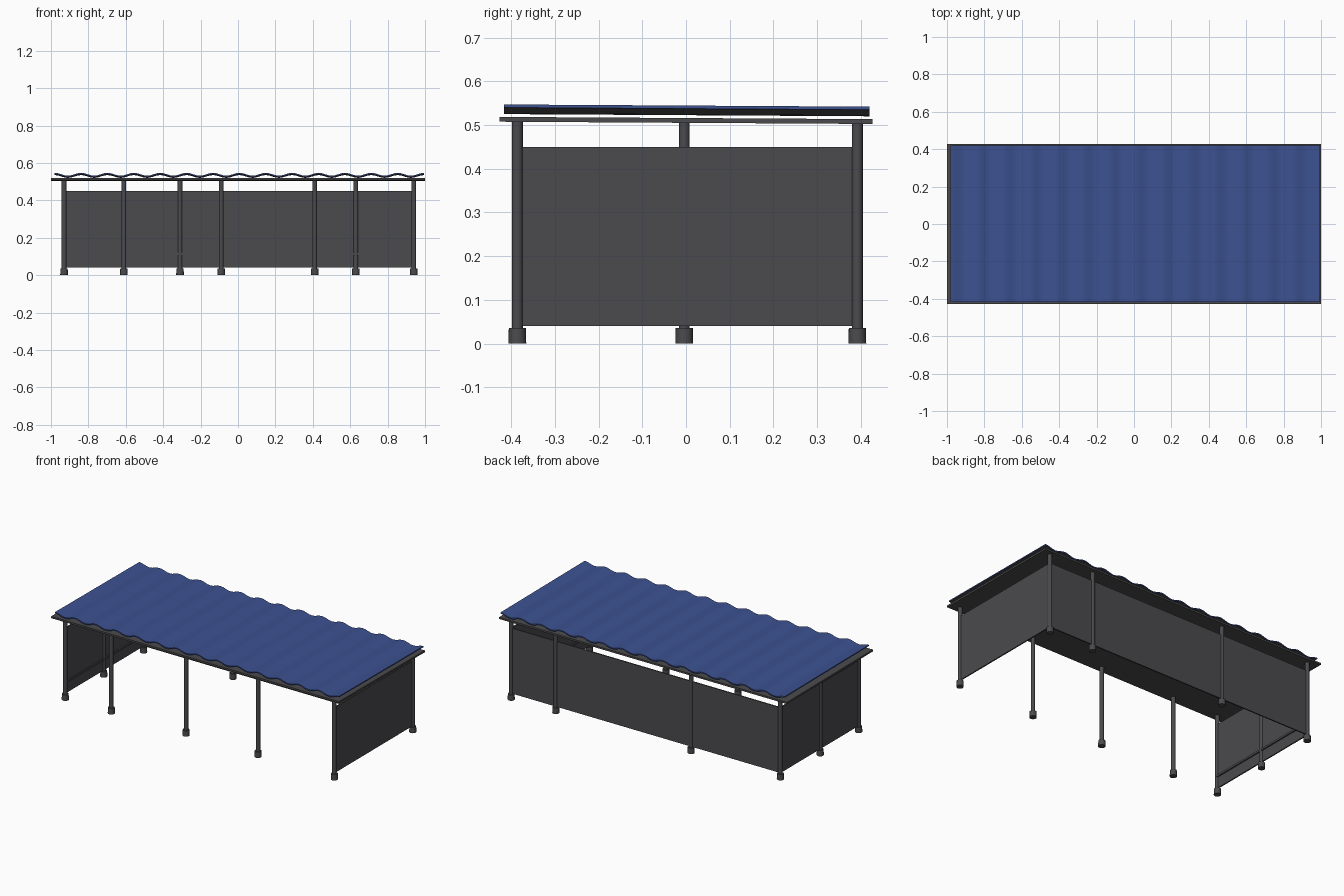
import bpy, bmesh, math
from mathutils import Matrix

if "Cube" in bpy.data.objects:
    bpy.data.objects.remove(bpy.data.objects["Cube"])


def material(name, rgb):
    m = bpy.data.materials.new(name)
    m.diffuse_color = (*rgb, 1)
    m.use_nodes = True
    m.node_tree.nodes["Principled BSDF"].inputs["Base Color"].default_value = m.diffuse_color
    return m


GREY = material("charcoal grey", (0.07, 0.068, 0.074))
BLUE = material("roof blue", (0.045, 0.082, 0.28))
SLOPE = 0.006  # roof drops slightly to the back


def finish(name, bm, mats=(GREY,)):
    bmesh.ops.recalc_face_normals(bm, faces=bm.faces)
    me = bpy.data.meshes.new(name)
    bm.to_mesh(me)
    bm.free()
    for m in mats:
        me.materials.append(m)
    ob = bpy.data.objects.new(name, me)
    bpy.context.collection.objects.link(ob)
    return ob


def box(name, x0, x1, y0, y1, z0, z1, slope=0.0):
    bm = bmesh.new()
    bmesh.ops.create_cube(bm, size=1)
    for v in bm.verts:
        x = x0 if v.co.x < 0 else x1
        y = y0 if v.co.y < 0 else y1
        z = z0 if v.co.z < 0 else z1
        v.co = (x, y, z - slope * y)
    return finish(name, bm)


def cylinder(name, x, y, z0, z1, r0, r1):
    bm = bmesh.new()
    bmesh.ops.create_cone(bm, cap_ends=True, segments=20, radius1=r0, radius2=r1,
                          depth=z1 - z0,
                          matrix=Matrix.Translation((x, y, (z0 + z1) / 2)))
    for f in bm.faces:
        f.smooth = len(f.verts) == 4
    for e in bm.edges:
        e.smooth = all(f.smooth for f in e.link_faces)
    return finish(name, bm)


XL, XR, YF, YB = -0.93, 0.94, -0.386, 0.392

# Round posts with wider feet
posts = {"front": [(x, YF) for x in (XL, -0.61, -0.09, 0.41, XR)],
         "back": [(x, YB) for x in (XL, -0.31, 0.63, XR)],
         "left": [(XL, -0.004)]}
for side, spots in posts.items():
    for x, y in spots:
        cylinder(side + "_post", x, y, 0.03, 0.51 - SLOPE * y, 0.0125, 0.0125)
        cylinder(side + "_post_foot", x, y, 0, 0.036, 0.0205, 0.0195)

# Thin wall panels on back and both ends
T = 0.004
box("back_wall", XL, XR, YB - T, YB + T, 0.04, 0.45)
box("left_wall", XL - T, XL + T, YF, YB, 0.04, 0.45)
box("right_wall", XR - T, XR + T, YF, YB, 0.04, 0.45)

# Low rails on the inside of the walls
box("back_rail", XL, XR, YB - 0.012, YB, 0.108, 0.12)
box("left_rail", XL, XL + 0.012, YF, YB, 0.108, 0.12)
box("right_rail", XR - 0.012, XR, YF, YB, 0.108, 0.12)

# Flat roof deck
box("roof_deck", -1.0, 1.0, -0.427, 0.427, 0.505, 0.516, SLOPE)

# Corrugated roof sheet, blue on top and grey below
WAVES, STEPS = 14, 8
X0, X1, Y0, Y1 = -0.98, 0.995, -0.417, 0.42
n = WAVES * STEPS
top, bottom = [], []
bm = bmesh.new()
for i in range(n + 1):
    x = X0 + (X1 - X0) * i / n
    z = 0.534 + 0.0075 * math.cos(2 * math.pi * i / STEPS)
    for row, dz in ((top, 0.003), (bottom, -0.004)):
        row.append([bm.verts.new((x, y, z + dz - SLOPE * y)) for y in (Y0, Y1)])
for i in range(n):
    a, b, c, d = top[i], top[i + 1], bottom[i], bottom[i + 1]
    bm.faces.new((a[0], b[0], b[1], a[1])).smooth = True
    under = bm.faces.new((c[0], c[1], d[1], d[0]))
    under.material_index = 1
    bm.faces.new((a[0], c[0], d[0], b[0]))
    bm.faces.new((a[1], b[1], d[1], c[1]))
for i in (0, n):
    bm.faces.new((top[i][0], top[i][1], bottom[i][1], bottom[i][0]))
for e in bm.edges:
    e.smooth = all(f.smooth for f in e.link_faces)
finish("corrugated_roof", bm, (BLUE, GREY))
